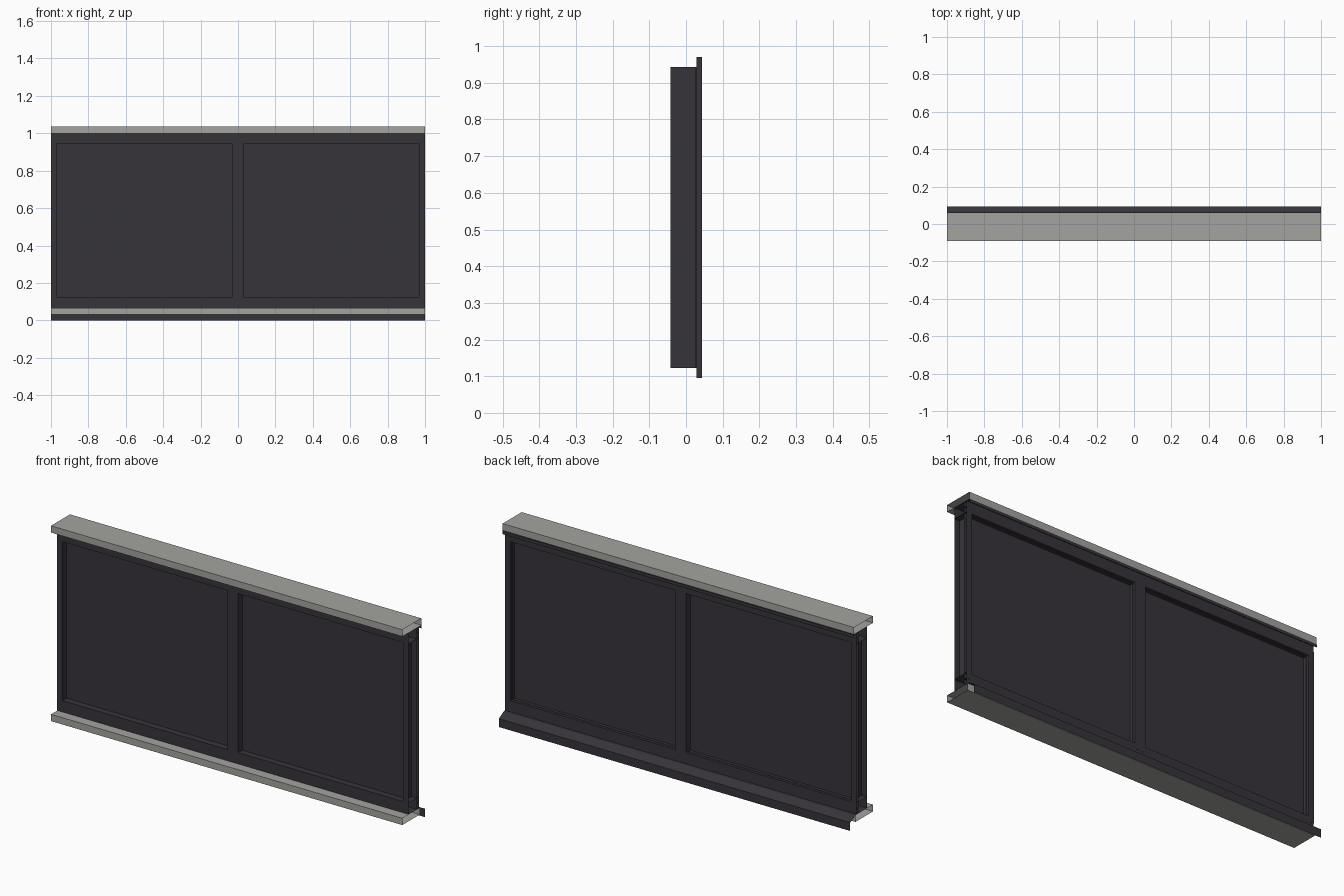
import bpy, bmesh

if "Cube" in bpy.data.objects:
    bpy.data.objects.remove(bpy.data.objects["Cube"])


def material(name, rgb):
    m = bpy.data.materials.new(name)
    m.diffuse_color = (*rgb, 1)
    m.use_nodes = True
    m.node_tree.nodes["Principled BSDF"].inputs["Base Color"].default_value = m.diffuse_color
    return m


dark = material("anthracite_metal", (0.037, 0.034, 0.042))
grey = material("concrete_grey", (0.37, 0.37, 0.35))


def finish(name, bm, mat):
    me = bpy.data.meshes.new(name)
    bm.to_mesh(me)
    bm.free()
    me.materials.append(mat)
    ob = bpy.data.objects.new(name, me)
    bpy.context.collection.objects.link(ob)
    return ob


def extrude_x(name, pts, mat, closed=True):
    """Sweep a (y, z) profile along the full width, leaving both ends open."""
    bm = bmesh.new()
    a, b = [[bm.verts.new((x, y, z)) for y, z in pts] for x in (-1, 1)]
    n = len(pts)
    for i in range(n if closed else n - 1):
        j = (i + 1) % n
        bm.faces.new((a[i], b[i], b[j], a[j]))
    if closed:
        bmesh.ops.recalc_face_normals(bm, faces=bm.faces[:])
    return finish(name, bm, mat)


def rect(y0, y1, z0, z1):
    return [(y0, z0), (y1, z0), (y1, z1), (y0, z1)]


def box(name, x0, x1, y0, y1, z0, z1, mat, open_side=0):
    """Box; open_side = +1 / -1 removes the face at that x end."""
    bm = bmesh.new()
    bmesh.ops.create_cube(bm, size=1)
    for v in bm.verts:
        v.co = ((x0 + x1) / 2 + v.co.x * (x1 - x0),
                (y0 + y1) / 2 + v.co.y * (y1 - y0),
                (z0 + z1) / 2 + v.co.z * (z1 - z0))
    if open_side:
        bm.normal_update()
        bmesh.ops.delete(bm, geom=[f for f in bm.faces if f.normal.x * open_side > 0.9],
                         context='FACES')
    return finish(name, bm, mat)


# Grey slabs above and below
extrude_x("head_slab", rect(-0.092, 0.062, 1.0, 1.035), grey)
extrude_x("sill_slab", rect(-0.092, 0.05, 0.03, 0.065), grey)

# Horizontal rails with outer cover strips
for name, z0, z1 in (("top", 0.942, 0.999), ("bottom", 0.066, 0.124)):
    extrude_x(name + "_rail", rect(-0.042, 0.025, z0, z1), dark)
    extrude_x(name + "_gasket", rect(0.025, 0.028, z0 + 0.006, z1 - 0.006), dark)
    extrude_x(name + "_cover", rect(0.028, 0.042, z0, z1), dark)

# Top flashing and sloping sill flashing with drip lip
extrude_x("top_flashing", [(0.042, 0.998), (0.065, 0.998), (0.065, 0.982)], dark, False)
extrude_x("sill_flashing", [(0.035, 0.067), (0.055, 0.065), (0.093, 0.043), (0.093, 0)], dark, False)

# Vertical mullions: half profiles at the ends, full in the middle
for name, x0, x1, side in (("left", -1, -0.97, -1), ("centre", -0.03, 0.03, 0), ("right", 0.97, 1, 1)):
    box(name + "_mullion", x0, x1, -0.042, 0.025, 0.123, 0.943, dark, side)
    g0 = x0 if side == -1 else x0 + 0.006
    g1 = x1 if side == 1 else x1 - 0.006
    box(name + "_gasket_strip", g0, g1, 0.025, 0.028, 0.123, 0.943, dark, side)
    box(name + "_cover_strip", x0, x1, 0.028, 0.043, 0.095, 0.97, dark, side)

# Infill panes
for name, x0, x1 in (("left", -0.97, -0.03), ("right", 0.03, 0.97)):
    box(name + "_pane", x0, x1, -0.008, 0.008, 0.124, 0.942, dark)
